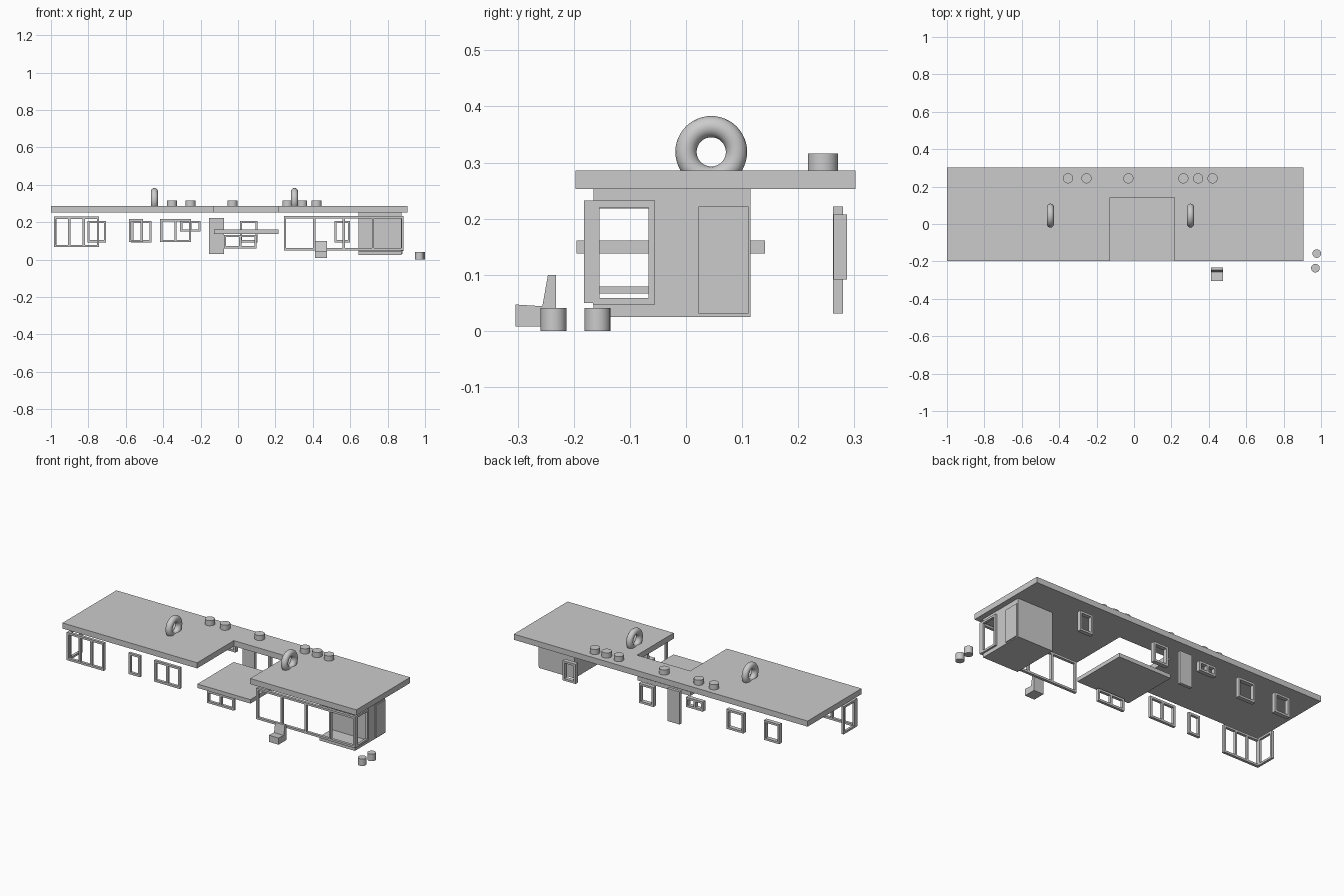
import bpy, bmesh
from math import pi

if "Cube" in bpy.data.objects:
    bpy.data.objects.remove(bpy.data.objects["Cube"], do_unlink=True)

grey = bpy.data.materials.new("plain_grey")
grey.use_nodes = True
tone = (0.6, 0.6, 0.6, 1)
grey.diffuse_color = tone
grey.node_tree.nodes["Principled BSDF"].inputs["Base Color"].default_value = tone


def make(name, bm):
    bmesh.ops.recalc_face_normals(bm, faces=bm.faces)
    mesh = bpy.data.meshes.new(name)
    bm.to_mesh(mesh)
    bm.free()
    mesh.materials.append(grey)
    obj = bpy.data.objects.new(name, mesh)
    bpy.context.collection.objects.link(obj)
    return obj


def add_box(bm, x, y, z):
    verts = bmesh.ops.create_cube(bm, size=1)["verts"]
    for v in verts:
        for i, (a, b) in enumerate((x, y, z)):
            v.co[i] = a if v.co[i] < 0 else b


def box(name, x, y, z):
    bm = bmesh.new()
    add_box(bm, x, y, z)
    return make(name, bm)


def prism(name, points, axis, low, high):
    """Extrude a flat outline along x or z."""
    bm = bmesh.new()
    spot = (lambda p: (low, *p)) if axis == 0 else (lambda p: (*p, low))
    face = bm.faces.new([bm.verts.new(spot(p)) for p in points])
    new = bmesh.ops.extrude_face_region(bm, geom=[face])["geom"]
    for v in new:
        if isinstance(v, bmesh.types.BMVert):
            v.co[axis] = high
    return make(name, bm)


def window(name, span, depth, z, panes=1, bar=0.012, along_x=True):
    """Open frame with evenly spaced mullions."""
    bm = bmesh.new()

    def piece(s, h):
        add_box(bm, *((s, depth) if along_x else (depth, s)), h)

    a, b = span
    piece(span, (z[0], z[0] + bar))
    piece(span, (z[1] - bar, z[1]))
    for i in range(panes + 1):
        left = a + (b - a - bar) * i / panes
        piece((left, left + bar), (z[0] + bar, z[1] - bar))
    return make(name, bm)


def cylinder(name, x, y, z, radius, height):
    bpy.ops.mesh.primitive_cylinder_add(vertices=32, radius=radius, depth=height,
                                        location=(x, y, z + height / 2))
    obj = bpy.context.object
    obj.name = name
    obj.data.materials.append(grey)
    bpy.ops.object.shade_smooth_by_angle()


# Roof with a front notch, and the lower canopy that fills it
prism("roof", [(-1, -0.197), (-0.127, -0.197), (-0.127, 0.143), (0.217, 0.143),
               (0.217, -0.197), (0.905, -0.197), (0.905, 0.302), (-1, 0.302)],
      2, 0.253, 0.286)
box("canopy", (-0.127, 0.217), (-0.195, 0.141), (0.138, 0.161))

# Roof rings and vents
for i, x in enumerate((-0.447, 0.302)):
    bpy.ops.mesh.primitive_torus_add(major_radius=0.045, minor_radius=0.019,
                                     major_segments=48, minor_segments=16,
                                     location=(x, 0.045, 0.319), rotation=(0, pi / 2, 0))
    ring = bpy.context.object
    ring.name = f"roof_ring_{i + 1}"
    ring.data.materials.append(grey)
    bpy.ops.object.shade_smooth_by_angle(angle=pi / 2)
for i, x in enumerate((-0.353, -0.254, -0.03, 0.264, 0.343, 0.42)):
    cylinder(f"roof_vent_{i + 1}", x, 0.244, 0.28, 0.027, 0.036)

# Corner room: floor, header and walled rear part with a side door
room_x = (0.643, 0.874)
box("room_floor", room_x, (-0.165, 0.115), (0.025, 0.047))
box("room_header", room_x, (-0.165, 0.115), (0.232, 0.254))
box("room_walls", room_x, (-0.055, 0.115), (0.047, 0.232))
box("side_door", (0.87, 0.88), (0.022, 0.111), (0.031, 0.222))

# Front windows
front = (-0.182, -0.166)
for name, span, z, panes in (
        ("front_window_corner_right", (-0.984, -0.743), (0.067, 0.23), 3),
        ("front_window_single", (-0.583, -0.508), (0.093, 0.217), 1),
        ("front_window_double", (-0.417, -0.25), (0.093, 0.217), 2),
        ("front_window_low", (-0.075, 0.1), (0.06, 0.132), 2),
        ("front_window_wide", (0.245, 0.885), (0.05, 0.232), 4)):
    window(name, span, front, z, panes)

# End windows that turn the two corners
window("end_window_left", (-0.166, -0.055), (0.871, 0.885), (0.047, 0.232), along_x=False)
window("end_window_right", (-0.166, -0.055), (-0.984, -0.97), (0.067, 0.23), along_x=False)

# Back windows and door
back = (0.263, 0.287)
for i, span in enumerate(((-0.805, -0.705), (-0.572, -0.462), (0.01, 0.105), (0.515, 0.6))):
    window(f"back_window_{i + 1}", span, back, (0.092, 0.207))
window("back_window_small", (-0.31, -0.2), back, (0.15, 0.207), 2)
box("back_door", (-0.155, -0.075), (0.262, 0.28), (0.031, 0.222))

# Bench seat and two round stools
prism("seat", [(-0.304, 0.008), (-0.304, 0.047), (-0.256, 0.044), (-0.246, 0.1),
               (-0.232, 0.1), (-0.232, 0.008)], 0, 0.413, 0.476)
cylinder("stool_1", 0.977, -0.158, 0, 0.023, 0.041)
cylinder("stool_2", 0.97, -0.236, 0, 0.023, 0.041)
